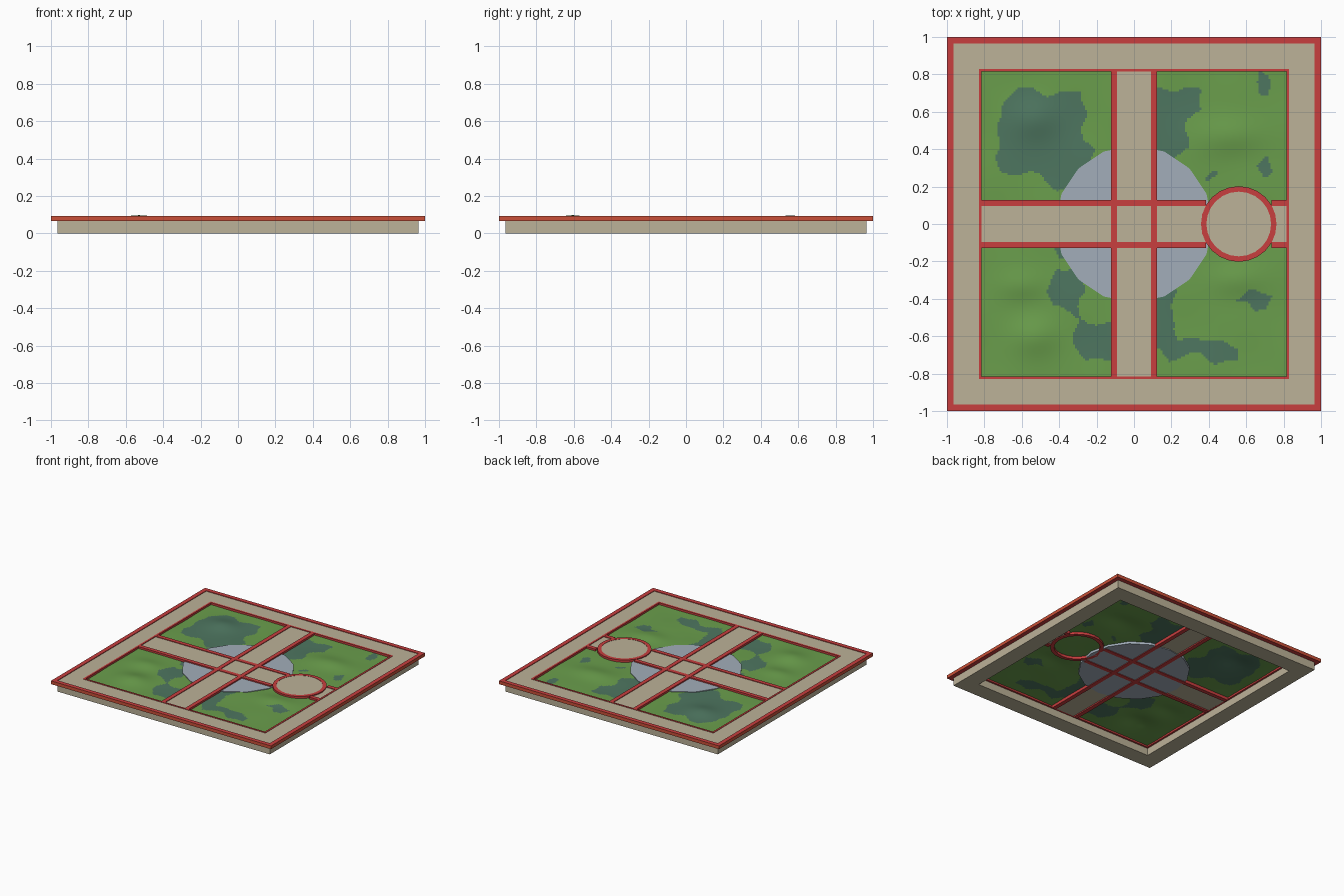
import bpy, bmesh, math

if "Cube" in bpy.data.objects:
    bpy.data.objects.remove(bpy.data.objects["Cube"])

def mat(name, r, g, b):
    m = bpy.data.materials.new(name)
    lin = [((c / 255 + 0.055) / 1.055) ** 2.4 for c in (r, g, b)]
    m.diffuse_color = (*lin, 1)
    m.use_nodes = True
    m.node_tree.nodes["Principled BSDF"].inputs["Base Color"].default_value = m.diffuse_color
    return m

TAN = mat("sandstone", 188, 178, 152)
RED = mat("red_trim", 200, 62, 62)
RUST = mat("rust_edge", 202, 80, 56)
BLUE = mat("pond_blue", 162, 174, 186)
GREEN = mat("grass", 106, 158, 76)
TEAL = mat("dark_grass", 78, 118, 96)

def finish(name, bm, *mats):
    bmesh.ops.recalc_face_normals(bm, faces=bm.faces)
    me = bpy.data.meshes.new(name)
    bm.to_mesh(me)
    bm.free()
    for m in mats:
        me.materials.append(m)
    ob = bpy.data.objects.new(name, me)
    bpy.context.collection.objects.link(ob)
    return ob

def ring(name, n, r_out, r_in, z0, z1, mats, center=(0, 0), turn=0.0):
    """Closed ring with n sides; rectangular section."""
    bm = bmesh.new()
    section = [(r_out, z0), (r_out, z1), (r_in, z1), (r_in, z0)]
    loops = []
    for i in range(n):
        a = turn + 2 * math.pi * i / n
        loops.append([bm.verts.new((center[0] + r * math.cos(a),
                                    center[1] + r * math.sin(a), z)) for r, z in section])
    for i in range(n):
        p, q = loops[i], loops[(i + 1) % n]
        for k in range(4):
            f = bm.faces.new((p[k], q[k], q[(k + 1) % 4], p[(k + 1) % 4]))
            if k == 0 and len(mats) > 1:   # outer side
                f.material_index = 1
    return finish(name, bm, *mats)

def frame(name, half_out, half_in, z0, z1, *mats):
    s = math.sqrt(2)
    return ring(name, 4, half_out * s, half_in * s, z0, z1, mats, turn=math.pi / 4)

def disc(name, n, r, z0, z1, m, center=(0, 0)):
    bm = bmesh.new()
    bmesh.ops.create_cone(bm, cap_ends=True, segments=n, radius1=r, radius2=r, depth=z1 - z0)
    bmesh.ops.translate(bm, verts=bm.verts, vec=(*center, (z0 + z1) / 2))
    return finish(name, bm, m)

def box(name, x0, x1, y0, y1, z0, z1, m):
    bm = bmesh.new()
    bmesh.ops.create_cube(bm, size=1)
    for v in bm.verts:
        v.co = (x1 if v.co.x > 0 else x0, y1 if v.co.y > 0 else y0, z1 if v.co.z > 0 else z0)
    return finish(name, bm, m)

# hollow base wall with red outer and inner trims
frame("base_wall", 0.965, 0.83, 0, 0.087, TAN)
frame("outer_trim", 1.0, 0.965, 0.065, 0.092, RED, RUST)
frame("inner_trim", 0.83, 0.815, 0.06, 0.09, RED)

# pond
disc("pond", 16, 0.42, 0.055, 0.08, BLUE)

# cross paths with kerbs; the x path is interrupted by the round plaza
box("path_y", -0.092, 0.092, -0.815, 0.815, 0.06, 0.085, TAN)
for s in (-1, 1):
    a, b = sorted((s * 0.09, s * 0.124))
    box("kerb_y", a, b, -0.815, 0.815, 0.05, 0.09, RED)
for x0, x1 in ((-0.815, 0.385), (0.735, 0.815)):
    box("path_x", x0, x1, -0.097, 0.097, 0.0605, 0.0845, TAN)
    for s in (-1, 1):
        a, b = sorted((s * 0.095, s * 0.128))
        box("kerb_x", x0, x1, a, b, 0.0505, 0.0895, RED)

# round plaza
ring("plaza_rim", 24, 0.202, 0.173, 0.055, 0.092, (RED,), center=(0.56, 0))
disc("plaza_floor", 24, 0.175, 0.081, 0.09, TAN, center=(0.56, 0))

# lawn: gentle hills, dark patches chosen by outline
PATCHES = [
    [(-.72, .6), (-.62, .74), (-.45, .69), (-.28, .72), (-.26, .6), (-.28, .45), (-.2, .38),
     (-.3, .2), (-.4, .17), (-.5, .27), (-.73, .27)],
    [(.1, .35), (.1, .72), (.22, .72), (.36, .73), (.35, .62), (.28, .55), (.29, .4), (.2, .35)],
    [(.65, .75), (.68, .82), (.72, .8), (.72, .7), (.67, .69)],
    [(.65, .3), (.73, .38), (.73, .28), (.69, .25)],
    [(.37, .25), (.42, .29), (.44, .26), (.4, .24)],
    [(-.42, -.12), (-.4, -.24), (-.48, -.35), (-.42, -.43), (-.3, -.5), (-.33, -.65),
     (-.25, -.73), (-.1, -.72), (-.1, -.52), (-.29, -.5), (-.25, -.12)],
    [(.1, -.35), (.22, -.34), (.2, -.5), (.24, -.62), (.4, -.61), (.55, -.66), (.56, -.72),
     (.45, -.76), (.35, -.68), (.2, -.73), (.1, -.66)],
    [(.55, -.4), (.6, -.36), (.74, -.37), (.72, -.44), (.65, -.48), (.62, -.42)],
]
# light clearing inside the lower left patch
CLEARINGS = [(-.2, -.44, .1), (-.37, -.22, .035)]
HILLS = [(.52, .47, .17, .1, .021), (-.53, -.6, .12, .1, .022), (.55, -.3, .14, .09, .018),
         (-.53, .56, .12, .1, .020), (-.6, -.33, .12, .08, .014)]

def inside(x, y, poly):
    hit = False
    for (xa, ya), (xb, yb) in zip(poly, poly[1:] + poly[:1]):
        if (ya > y) != (yb > y) and x < (xb - xa) * (y - ya) / (yb - ya) + xa:
            hit = not hit
    return hit

bm = bmesh.new()
bmesh.ops.create_grid(bm, x_segments=150, y_segments=150, size=0.818)
for v in bm.verts:
    x, y = v.co.x, v.co.y
    z = 0.074 + 0.002 * math.sin(11 * x + 3 * y) * math.sin(13 * y - 2 * x)
    for hx, hy, sx, sy, h in HILLS:
        z += h * math.exp(-((x - hx) / sx) ** 2 - ((y - hy) / sy) ** 2)
    v.co.z = z
for f in bm.faces:
    f.smooth = True
    c = f.calc_center_median()
    x = c.x + 0.01 * math.sin(40 * c.y)
    y = c.y + 0.01 * math.sin(37 * c.x)
    dark = any(inside(x, y, p) for p in PATCHES)
    if any(math.hypot(c.x - a, c.y - b) < r for a, b, r in CLEARINGS):
        dark = False
    f.material_index = 1 if dark else 0
finish("lawn", bm, GREEN, TEAL)
